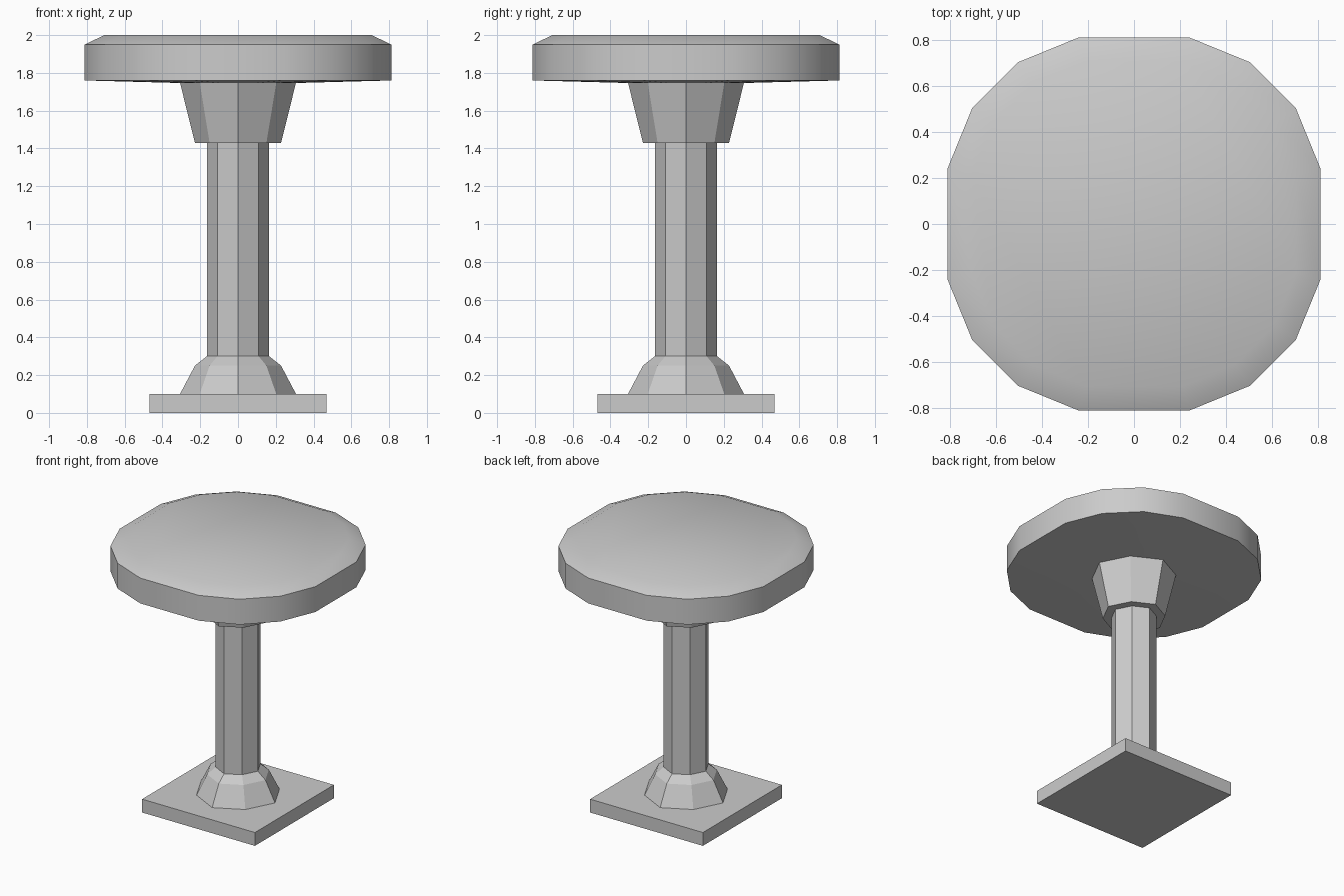
import bpy, bmesh, math

if "Cube" in bpy.data.objects:
    bpy.data.objects.remove(bpy.data.objects["Cube"])


def ring_points(quarter):
    """Repeat the points of one quadrant around the z axis."""
    pts = []
    for k in range(4):
        c, s = round(math.cos(k * math.pi / 2)), round(math.sin(k * math.pi / 2))
        pts += [(x * c - y * s, x * s + y * c) for x, y in quarter]
    return pts


def loft(name, sections, smooth=None):
    """Skin a stack of (quadrant points, z) sections and cap both ends."""
    bm = bmesh.new()
    rings = [[bm.verts.new((x, y, z)) for x, y in ring_points(q)] for q, z in sections]
    n = len(rings[0])
    for a, b in zip(rings, rings[1:]):
        for i in range(n):
            j = (i + 1) % n
            bm.faces.new((a[i], a[j], b[j], b[i]))
    bm.faces.new(rings[0][::-1])
    bm.faces.new(rings[-1])
    bmesh.ops.recalc_face_normals(bm, faces=bm.faces)
    mesh = bpy.data.meshes.new(name)
    bm.to_mesh(mesh)
    bm.free()
    obj = bpy.data.objects.new(name, mesh)
    bpy.context.collection.objects.link(obj)
    if smooth:
        bpy.ops.object.select_all(action='DESELECT')
        obj.select_set(True)
        bpy.context.view_layer.objects.active = obj
        bpy.ops.object.shade_smooth_by_angle(angle=math.radians(smooth))
    return obj


def octagon(r):
    return [(r, 0), (r * 0.66, r * 0.66)]


def top_outline(s):
    return [(0.812 * s, 0.243 * s), (0.705 * s, 0.505 * s),
            (0.505 * s, 0.705 * s), (0.243 * s, 0.812 * s)]


# Square floor plate
loft("base_plate", [([(0.468, 0.468)], 0), ([(0.468, 0.468)], 0.1)])

# Eight-sided column with flared foot and capital
column = [(0.307, 0.1), (0.228, 0.25), (0.165, 0.3),
          (0.165, 1.43), (0.228, 1.43), (0.307, 1.748)]
loft("column", [(octagon(r), z) for r, z in column])

# Rounded-square top with bevelled rim and slightly sagging underside
top = [(0.36, 1.746), (1, 1.76), (1, 1.95), (0.871, 2.0)]
loft("table_top", [(top_outline(s), z) for s, z in top], smooth=25)
